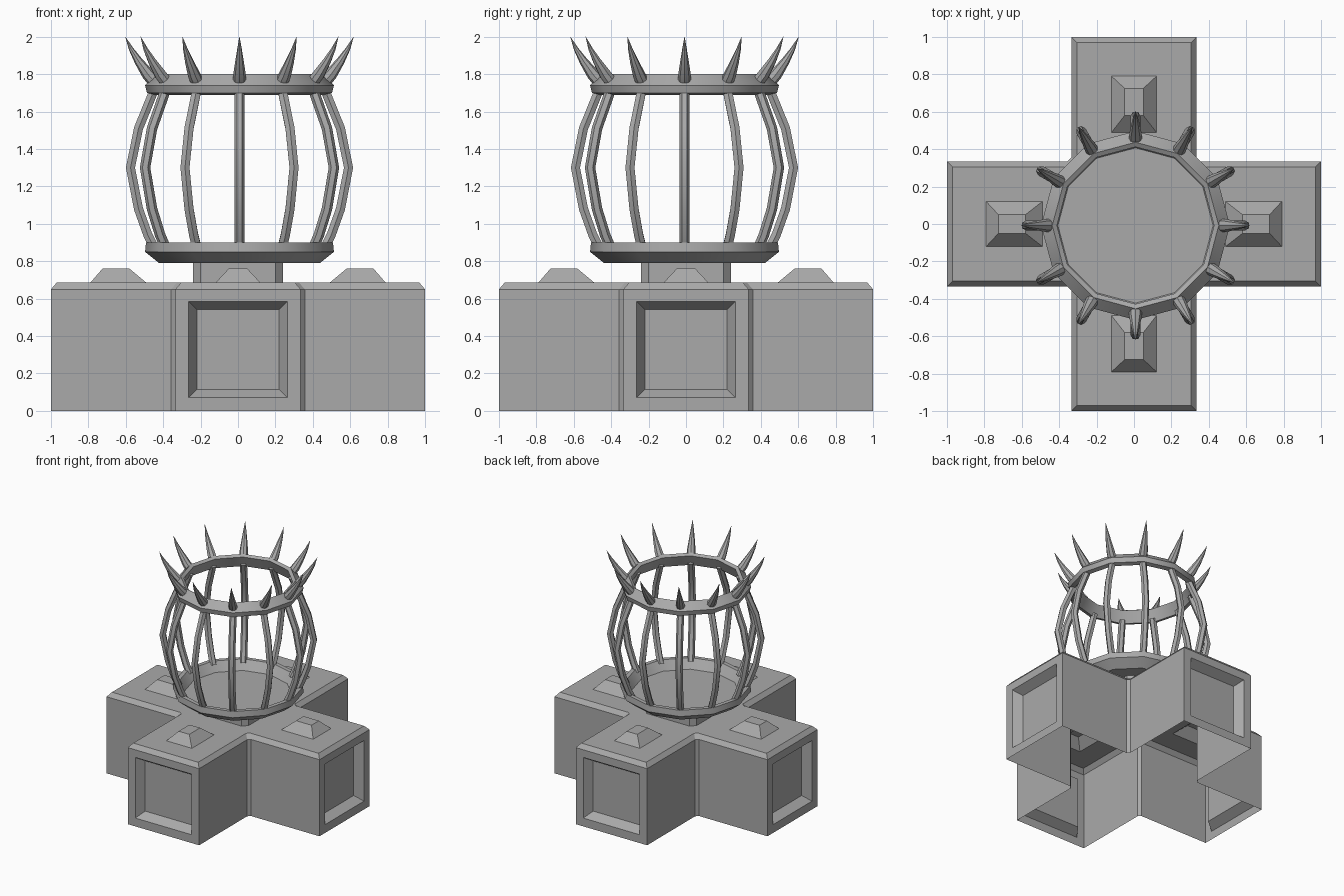
import bpy, bmesh
from math import pi, radians
from mathutils import Matrix, Vector

if "Cube" in bpy.data.objects:
    bpy.data.objects.remove(bpy.data.objects["Cube"], do_unlink=True)

GREY = (0.4, 0.4, 0.4, 1)
stone = bpy.data.materials.new("grey")
stone.use_nodes = True
stone.diffuse_color = GREY
stone.node_tree.nodes["Principled BSDF"].inputs["Base Color"].default_value = GREY

SIDES = 12
CAGE_CENTRE = Vector((0.008, -0.008, 0))


def rot(turn):
    return Matrix.Rotation(turn * 2 * pi, 3, "Z")


def finish(obj):
    obj.data.materials.clear()
    obj.data.materials.append(stone)
    bpy.ops.object.select_all(action="DESELECT")
    obj.select_set(True)
    bpy.context.view_layer.objects.active = obj
    if obj.type == "CURVE":
        bpy.ops.object.convert(target="MESH")
    bpy.ops.object.shade_smooth_by_angle(angle=radians(30))


def from_bmesh(name, bm):
    mesh = bpy.data.meshes.new(name)
    bm.to_mesh(mesh)
    bm.free()
    obj = bpy.data.objects.new(name, mesh)
    bpy.context.collection.objects.link(obj)
    return obj


def lathe(name, profile, closed):
    """Revolve (radius, z) points; a closed profile makes a ring."""
    bm = bmesh.new()
    rings = [[bm.verts.new(rot(i / SIDES) @ Vector((r, 0, z))) for i in range(SIDES)]
             for r, z in profile]
    pairs = list(zip(rings, rings[1:]))
    if closed:
        pairs.append((rings[-1], rings[0]))
    else:
        bm.faces.new(rings[0])
        bm.faces.new(rings[-1])
    for a, b in pairs:
        for i in range(SIDES):
            j = (i + 1) % SIDES
            bm.faces.new((a[i], a[j], b[j], b[i]))
    bmesh.ops.recalc_face_normals(bm, faces=bm.faces)
    obj = from_bmesh(name, bm)
    obj.location = CAGE_CENTRE
    finish(obj)


def radial_bars(name, path, thickness, resolution):
    """Repeat a bar round the cage; path holds (radius, z, relative thickness)."""
    curve = bpy.data.curves.new(name, "CURVE")
    curve.dimensions = "3D"
    curve.bevel_depth = thickness
    curve.bevel_resolution = resolution
    curve.use_fill_caps = True
    for i in range(SIDES):
        spline = curve.splines.new("POLY")
        spline.points.add(len(path) - 1)
        for point, (r, z, size) in zip(spline.points, path):
            point.co = (*(rot(i / SIDES) @ Vector((r, 0, z))), 1)
            point.radius = size
    obj = bpy.data.objects.new(name, curve)
    bpy.context.collection.objects.link(obj)
    obj.location = CAGE_CENTRE
    finish(obj)


# Cross-shaped hollow base, open underneath, with a chamfered top edge
bm = bmesh.new()
CORNER = 0.022


def outline(inset, z):
    w, end = 0.335 - inset, 1 - inset
    quarter = [(end, -w), (end, w), (w + CORNER, w), (w, w + CORNER)]
    return [bm.verts.new(rot(q / 4) @ Vector((x, y, z)))
            for q in range(4) for x, y in quarter]


levels = [outline(0, 0), outline(0, 0.65), outline(0.03, 0.685)]
count = len(levels[0])
end_faces = []
for low, high in zip(levels, levels[1:]):
    for i in range(count):
        j = (i + 1) % count
        face = bm.faces.new((low[i], low[j], high[j], high[i]))
        if low is levels[0] and i % 4 == 0:
            end_faces.append(face)
top = levels[-1]
arm_tops = [bm.faces.new((top[k], top[k + 1], top[k + 2], top[k - 1]))
            for k in range(0, count, 4)]
bm.faces.new([top[i] for i in range(count) if i % 4 > 1])
bm.normal_update()

# Sunken panel in each arm end
bmesh.ops.inset_individual(bm, faces=end_faces, thickness=0.1)
for face in end_faces:
    for v in face.verts:
        if v.co.z > 0.3:
            v.co.z = 0.585
bm.normal_update()
bmesh.ops.inset_individual(bm, faces=end_faces, thickness=0.062, depth=-0.07)


# Raised bump on each arm top
def set_rectangle(face, q, near, far, half, z):
    middle = (rot(-q / 4) @ face.calc_center_median()).x
    for v in face.verts:
        p = rot(-q / 4) @ v.co
        x = far if p.x > middle else near
        y = half if p.y > 0 else -half
        v.co = rot(q / 4) @ Vector((x, y, z))


for near, far, half, z in [(0.49, 0.79, 0.12, 0.685), (0.58, 0.725, 0.05, 0.76)]:
    bmesh.ops.inset_individual(bm, faces=arm_tops, thickness=0.03)
    for q, face in enumerate(arm_tops):
        set_rectangle(face, q, near, far, half, z)
finish(from_bmesh("cross_base", bm))

# Neck block with bevelled upright corners
bm = bmesh.new()
bmesh.ops.create_cube(bm, size=1, matrix=Matrix.Translation((0, 0, 0.735))
                      @ Matrix.Diagonal((0.48, 0.48, 0.12, 1)))
upright = [e for e in bm.edges if abs(e.verts[0].co.z - e.verts[1].co.z) > 0.1]
bmesh.ops.bevel(bm, geom=upright, offset=0.04, segments=1, affect="EDGES")
finish(from_bmesh("neck", bm))

# Shallow dish under the cage and ring on top of it
lathe("dish", [(0.43, 0.79), (0.505, 0.85), (0.5, 0.9), (0.465, 0.9), (0.415, 0.825)], False)
lathe("top_ring", [(0.445, 1.8), (0.505, 1.74), (0.495, 1.7), (0.46, 1.69), (0.42, 1.785)], True)

# Bowed ribs between dish and ring
radial_bars("ribs", [(0.455, 0.87, 1), (0.49, 0.94, 1), (0.54, 1.08, 1), (0.583, 1.3, 1),
                     (0.54, 1.51, 1), (0.475, 1.67, 1), (0.455, 1.72, 1)], 0.028, 1)

# Curved spikes on the ring
radial_bars("spikes", [(0.45, 1.755, 1), (0.49, 1.8, 0.95), (0.54, 1.87, 0.65),
                       (0.58, 1.935, 0.35), (0.61, 2.0, 0.02)], 0.035, 2)
